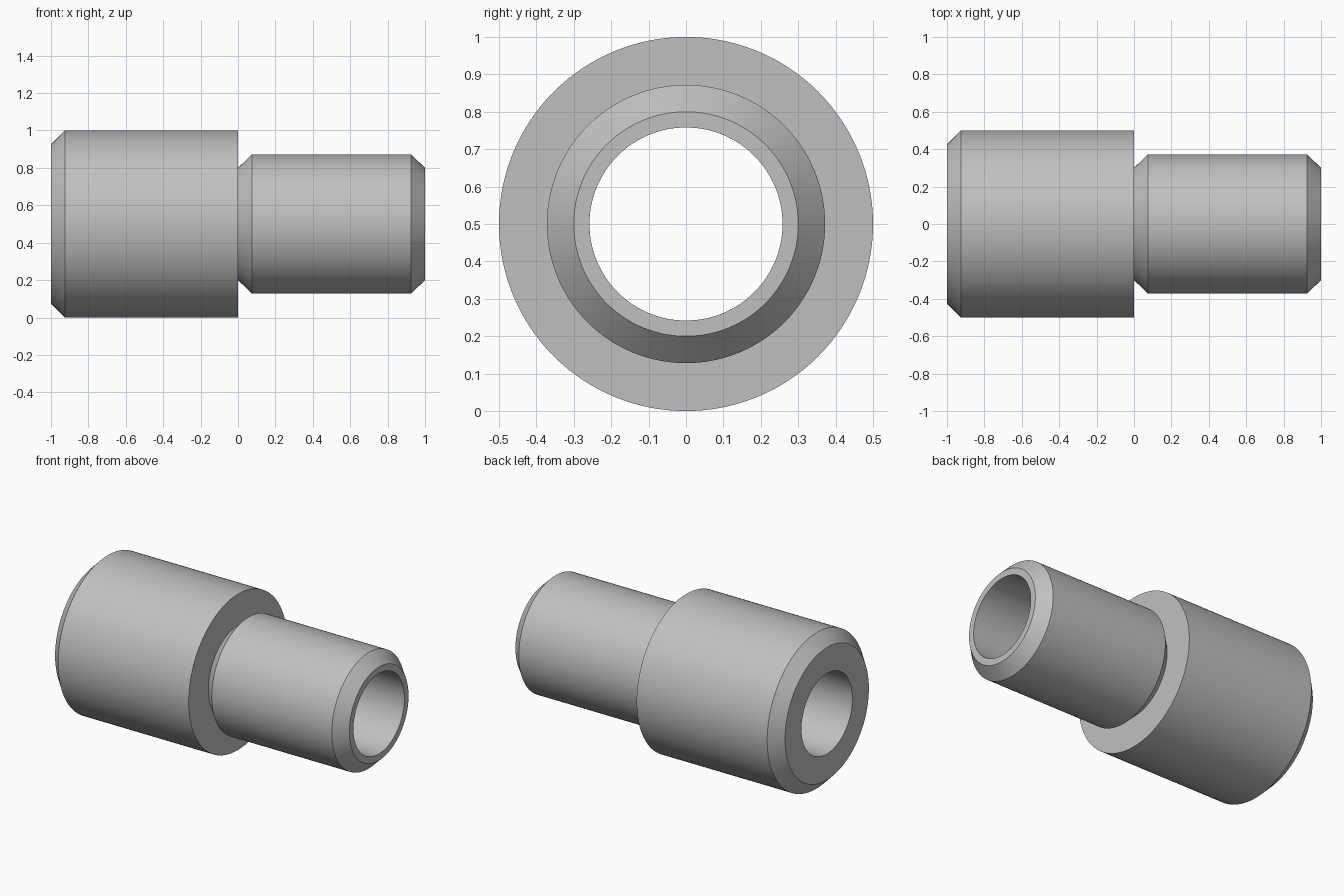
import bpy
import bmesh
from math import cos, sin, tau, radians

cube = bpy.data.objects.get("Cube")
if cube:
    bpy.data.objects.remove(cube, do_unlink=True)

SIDES = 128
AXIS_Z = 0.5
BORE = 0.258

steel = bpy.data.materials.new("grey steel")
steel.use_nodes = True
colour = (0.53, 0.53, 0.53, 1)
steel.diffuse_color = colour
steel.node_tree.nodes["Principled BSDF"].inputs["Base Color"].default_value = colour


def revolve(name, profile):
    """Turn a closed (x, radius) profile about the horizontal axis."""
    bm = bmesh.new()
    rings = []
    for i in range(SIDES):
        a = tau * i / SIDES
        rings.append([bm.verts.new((x, r * cos(a), AXIS_Z + r * sin(a))) for x, r in profile])
    n = len(profile)
    for i in range(SIDES):
        here, there = rings[i], rings[(i + 1) % SIDES]
        for j in range(n):
            k = (j + 1) % n
            bm.faces.new((here[j], here[k], there[k], there[j]))
    bmesh.ops.recalc_face_normals(bm, faces=bm.faces)
    mesh = bpy.data.meshes.new(name)
    bm.to_mesh(mesh)
    bm.free()
    mesh.materials.append(steel)
    obj = bpy.data.objects.new(name, mesh)
    bpy.context.collection.objects.link(obj)
    bpy.ops.object.select_all(action="DESELECT")
    obj.select_set(True)
    bpy.context.view_layer.objects.active = obj
    bpy.ops.object.shade_smooth_by_angle(angle=radians(30))
    return obj


# Wide chamfered collar, shoulder, undercut neck, chamfered spigot and through bore
revolve("stepped_sleeve", [
    (-1, BORE), (-1, 0.425), (-0.926, 0.5), (0, 0.5),
    (0, 0.3), (0.074, 0.372), (0.926, 0.372), (1, 0.3), (1, BORE),
])
